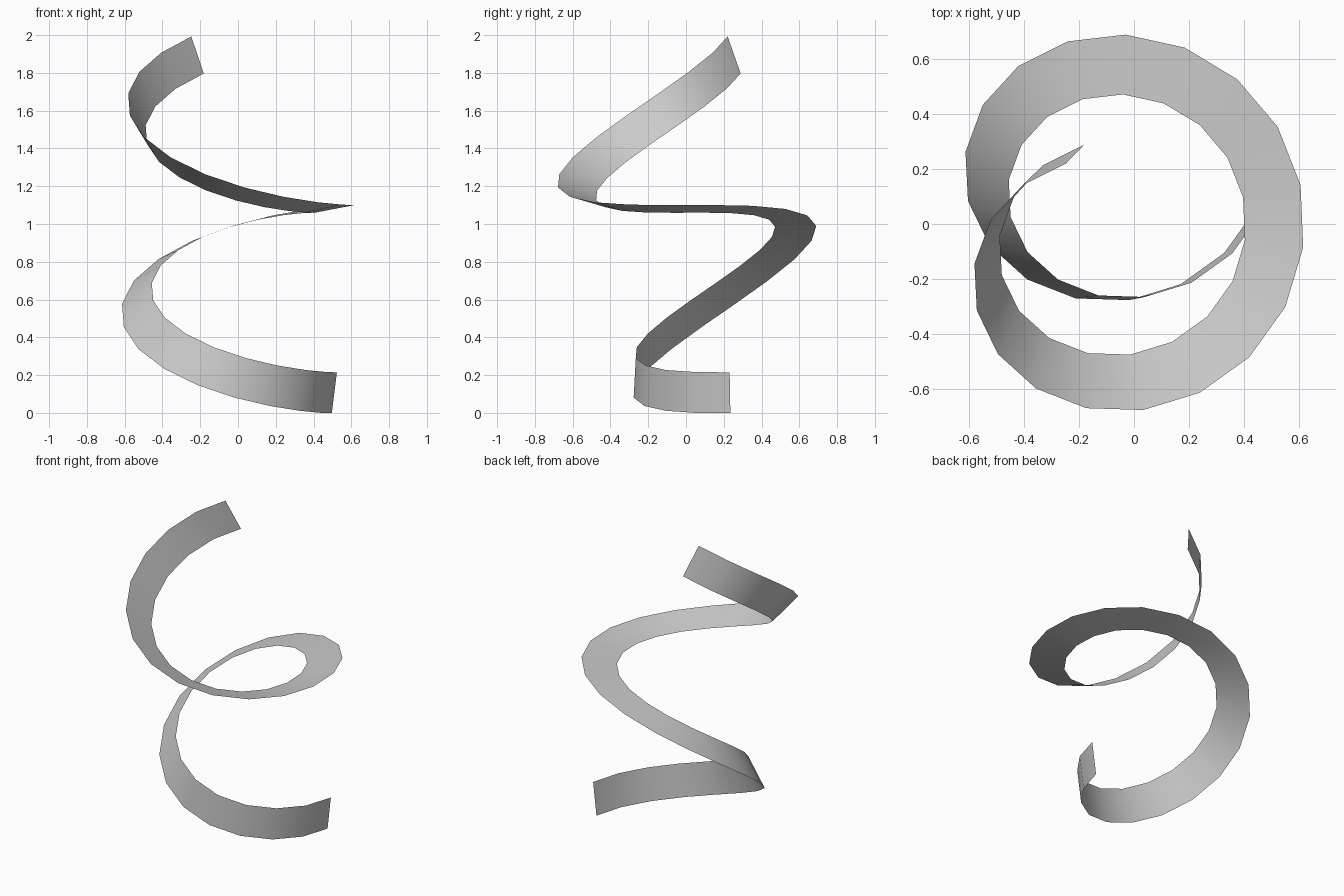
import bpy, bmesh
from math import sin, cos, pi, radians, atan2
from mathutils import Vector, Matrix

cube = bpy.data.objects.get("Cube")
if cube:
    bpy.data.objects.remove(cube, do_unlink=True)

# Helix and ribbon dimensions
RADIUS, PITCH, WIDTH, STEPS = 0.527, 1.02, 0.218, 30
START, SWEEP = radians(352.5), radians(600)
TWIST_START, TWIST = radians(-95), pi
LEAN = Matrix.Rotation(radians(17.4), 4, 'X')
CENTRE = Vector((-0.0125, 0, 1.08))
slope = atan2(PITCH, 2 * pi * RADIUS)

# Matte grey material
grey = bpy.data.materials.new("light_grey")
grey.use_nodes = True
colour = (0.6, 0.6, 0.6, 1)
grey.diffuse_color = colour
grey.node_tree.nodes["Principled BSDF"].inputs["Base Color"].default_value = colour


def section(t):
    """Both edge points of the ribbon at fraction t along the leaning helix."""
    a = START - SWEEP * t
    twist = TWIST_START + TWIST * t
    radial = Vector((cos(a), sin(a), 0))
    binormal = Vector((-sin(a) * sin(slope), cos(a) * sin(slope), cos(slope)))
    middle = radial * RADIUS + Vector((0, 0, -PITCH * a / (2 * pi)))
    half = (radial * cos(twist) + binormal * sin(twist)) * WIDTH / 2
    return [LEAN @ p + CENTRE for p in (middle + half, middle - half)]


# Spiral ribbon making a half twist along its length
bm = bmesh.new()
rows = [[bm.verts.new(p) for p in section(i / STEPS)] for i in range(STEPS + 1)]
for (a, b), (c, d) in zip(rows, rows[1:]):
    bm.faces.new((a, b, d, c))
mesh = bpy.data.meshes.new("spiral_ribbon")
bm.to_mesh(mesh)
bm.free()
mesh.materials.append(grey)
mesh.shade_smooth()
ribbon = bpy.data.objects.new("spiral_ribbon", mesh)
bpy.context.collection.objects.link(ribbon)
